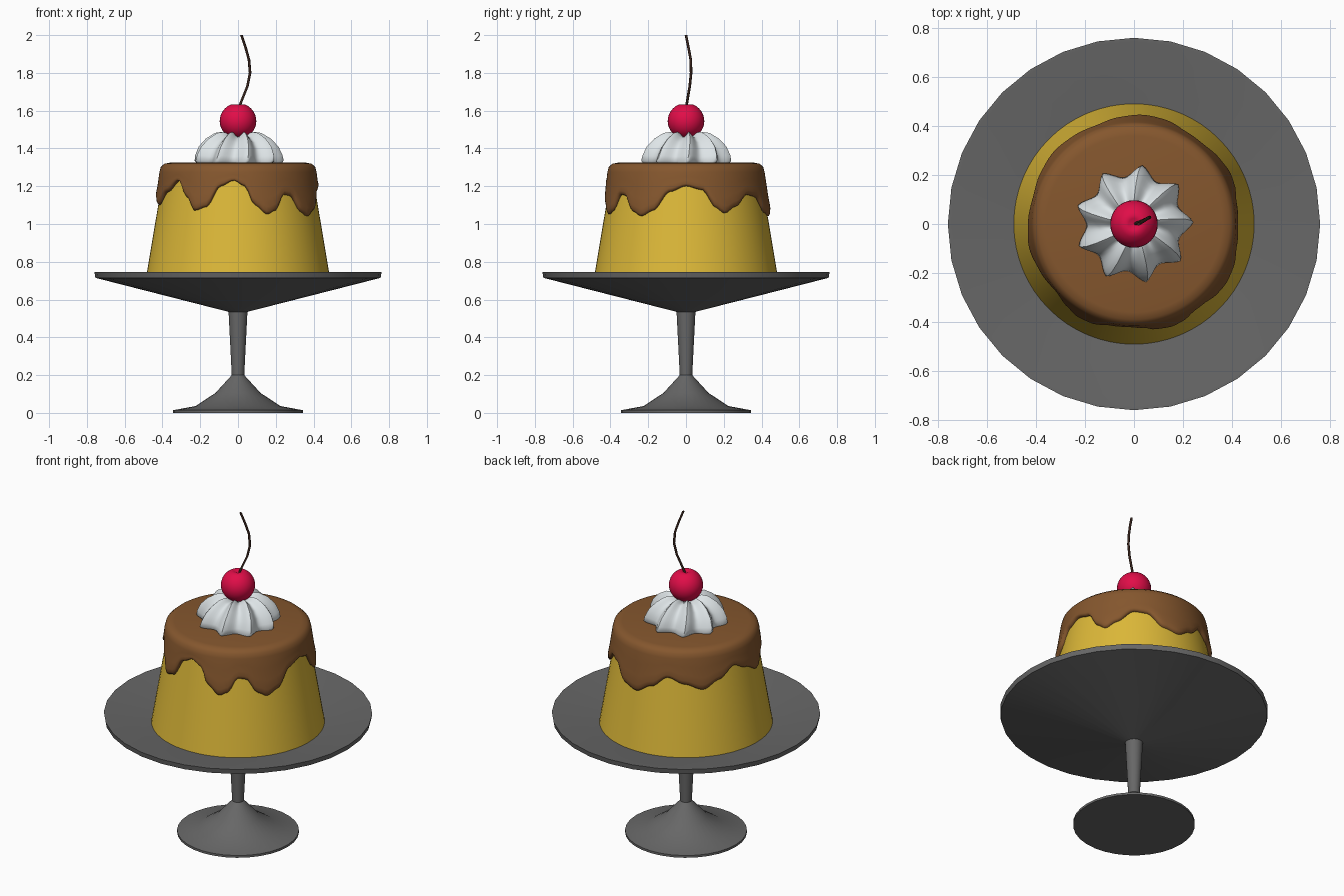
import bpy, bmesh, math
from mathutils import Vector

if "Cube" in bpy.data.objects:
    bpy.data.objects.remove(bpy.data.objects["Cube"])


def material(name, rgb):
    m = bpy.data.materials.new(name)
    m.diffuse_color = (*rgb, 1)
    m.use_nodes = True
    m.node_tree.nodes["Principled BSDF"].inputs["Base Color"].default_value = m.diffuse_color
    return m


GREY = material("dark grey", (0.135, 0.135, 0.135))
YELLOW = material("custard yellow", (0.72, 0.48, 0.04))
BROWN = material("caramel brown", (0.235, 0.095, 0.027))
WHITE = material("cream white", (0.74, 0.79, 0.81))
RED = material("cherry red", (0.75, 0.004, 0.065))
TWIG = material("stalk brown", (0.04, 0.017, 0.011))


def rings_object(name, mat, sides, count, point, angle=35):
    """Skin `count` rings; point(ring, theta) gives a position. Both ends are capped."""
    bm = bmesh.new()
    rings = [[bm.verts.new(point(i, 2 * math.pi * k / sides)) for k in range(sides)]
             for i in range(count)]
    for a, b in zip(rings, rings[1:]):
        for k in range(sides):
            n = (k + 1) % sides
            bm.faces.new((a[k], a[n], b[n], b[k]))
    bm.faces.new(rings[0][::-1])
    bm.faces.new(rings[-1])
    bmesh.ops.recalc_face_normals(bm, faces=bm.faces)
    me = bpy.data.meshes.new(name)
    bm.to_mesh(me)
    bm.free()
    me.materials.append(mat)
    ob = bpy.data.objects.new(name, me)
    bpy.context.collection.objects.link(ob)
    bpy.ops.object.select_all(action='DESELECT')
    ob.select_set(True)
    bpy.context.view_layer.objects.active = ob
    bpy.ops.object.shade_smooth_by_angle(angle=math.radians(angle))
    return ob


def lathe(name, mat, profile, sides, angle=35):
    def point(i, t):
        r, z = profile[i]
        return (r * math.cos(t), r * math.sin(t), z)
    return rings_object(name, mat, sides, len(profile), point, angle)


# Footed stand with a shallow dished plate
lathe("cake_stand", GREY, [
    (0.345, 0), (0.345, 0.014), (0.225, 0.036), (0.12, 0.105), (0.033, 0.2),
    (0.05, 0.535), (0.755, 0.715), (0.76, 0.745), (0.745, 0.745),
    (0.45, 0.685), (0.02, 0.675)], 32)


# Custard body
def custard_radius(z):
    return 0.493 - (z - 0.68) * 0.168


lathe("custard", YELLOW, [(custard_radius(z), z) for z in (0.675, 1.0, 1.30)], 64)

# Caramel: drip edge heights by angle (degrees from the front, towards +x)
DRIPS = [(-3, 1.23), (5, 1.2), (12, 1.1), (21, 1.05), (27, 1.07), (35, 1.155),
         (41, 1.15), (50, 1.065), (57, 1.04), (66, 1.07), (78, 1.17), (90, 1.2),
         (102, 1.18), (112, 1.085), (118, 1.055), (127, 1.09), (140, 1.155),
         (150, 1.145), (163, 1.06), (175, 1.04), (188, 1.09), (201, 1.155),
         (214, 1.12), (228, 1.085), (241, 1.13), (255, 1.19), (268, 1.15),
         (283, 1.10), (297, 1.17), (311, 1.23), (321, 1.14), (328, 1.07),
         (337, 1.09), (347, 1.2), (357, 1.23)]


def drip_height(theta):
    d = (math.degrees(theta) + 90 + 3) % 360 - 3
    for (a, za), (b, zb) in zip(DRIPS, DRIPS[1:]):
        if a <= d <= b:
            s = (d - a) / (b - a)
            return za + (zb - za) * s * s * (3 - 2 * s)
    return DRIPS[0][1]


TOP = [(0.02, 1.325), (0.36, 1.325), (0.39, 1.319), (0.409, 1.302), (0.416, 1.275)]
SIDE = [(0.3, 0.022), (0.6, 0.021), (0.82, 0.022), (0.93, 0.017), (0.99, 0.008), (1, -0.01)]


def caramel_point(i, t):
    if i < len(TOP):
        r, z = TOP[i]
    else:
        s, out = SIDE[i - len(TOP)]
        z = 1.275 + (drip_height(t) - 1.275) * s
        r = custard_radius(z) + out
    return (r * math.cos(t), r * math.sin(t), z)


rings_object("caramel_topping", BROWN, 144, len(TOP) + len(SIDE), caramel_point, 60)

# Piped cream swirl with nine ridges
CREAM = [(0.225, 1.315), (0.242, 1.335), (0.236, 1.365), (0.215, 1.41),
         (0.175, 1.452), (0.125, 1.482), (0.09, 1.487), (0.05, 1.475), (0.01, 1.465)]


def cream_point(i, t):
    r, z = CREAM[i]
    dip = abs(math.sin(4.5 * t)) ** 1.3          # 0 on a ridge, 1 in a groove
    r2 = r * (1 - 0.2 * dip)
    z2 = z - 0.025 * dip * (z - 1.315) / 0.17
    a = t + 0.03 * i                              # twist of the swirl
    return (r2 * math.cos(a), r2 * math.sin(a), z2)


rings_object("cream_swirl", WHITE, 108, len(CREAM), cream_point, 60)

# Cherry with a small dimple on top
cherry = [(0.097 * math.sin(a), 1.545 - 0.095 * math.cos(a))
          for a in (math.pi * k / 16 for k in range(1, 15))]
lathe("cherry", RED, [(0.004, 1.45)] + cherry + [(0.022, 1.63), (0.004, 1.622)], 32, 60)

# Curved cherry stalk
PATH = [Vector(p) for p in ((0.003, 0.0, 1.61), (0.022, 0.008, 1.66), (0.05, 0.02, 1.73),
                            (0.064, 0.027, 1.80), (0.058, 0.025, 1.87), (0.04, 0.013, 1.935),
                            (0.018, 0.0, 2.0))]


def stalk_point(i, t):
    r = 0.007
    return PATH[i] + Vector((r * math.cos(t), r * math.sin(t), 0))


rings_object("cherry_stalk", TWIG, 8, len(PATH), stalk_point, 50)
